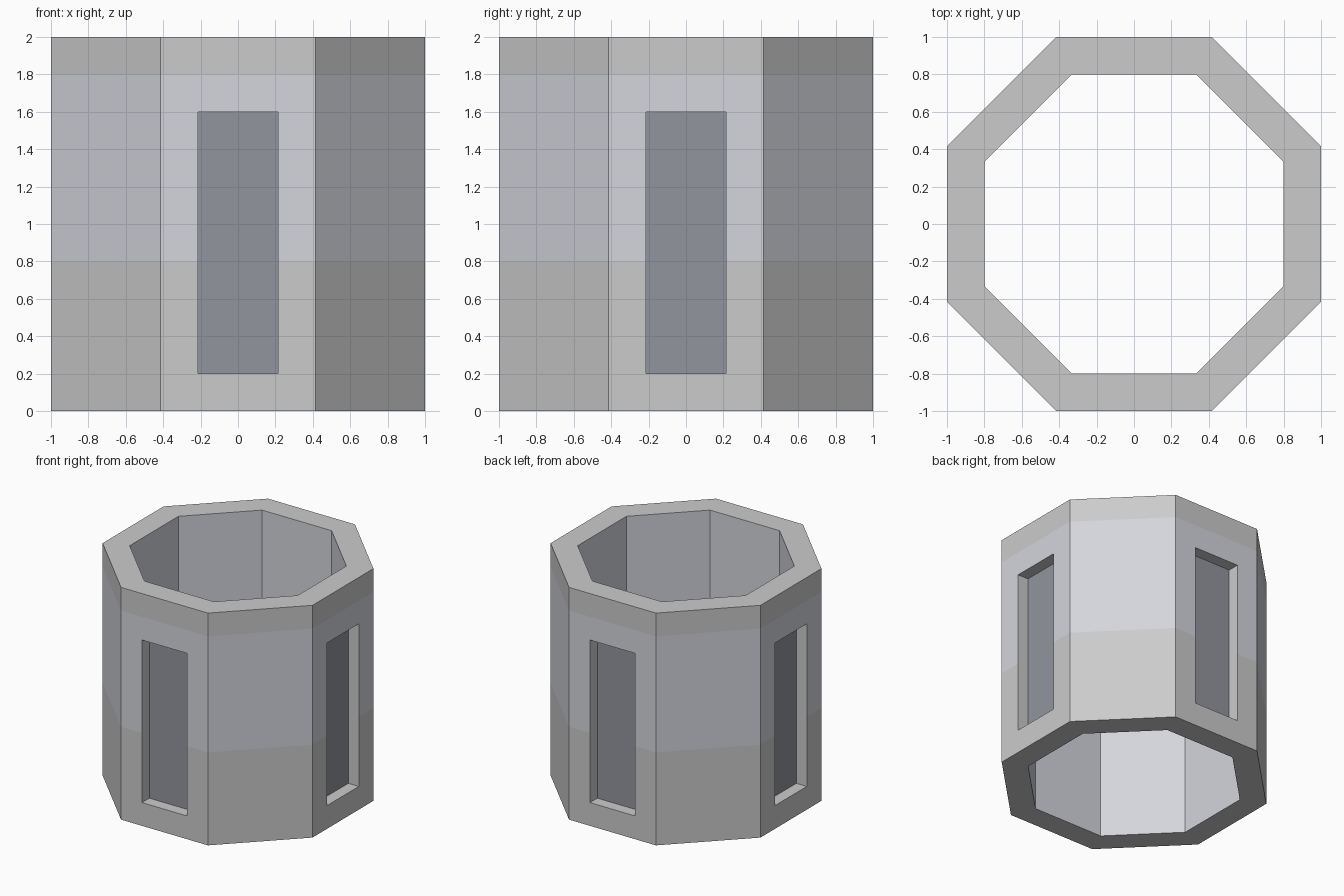
import bpy, bmesh, math
from mathutils import Matrix, Vector

if "Cube" in bpy.data.objects:
    bpy.data.objects.remove(bpy.data.objects["Cube"])

T = math.tan(math.pi / 8)          # half side of an octagon with apothem 1
OUTER, INNER, RECESS = 1.0, 0.8, 0.9
WIN_W, WIN_LOW, WIN_HIGH = 0.215, 0.2, 1.6
LEVELS = [0, WIN_LOW, 0.8, WIN_HIGH, 1.8, 2]


def material(name, rgb):
    m = bpy.data.materials.new(name)
    m.diffuse_color = (*rgb, 1)
    m.use_nodes = True
    m.node_tree.nodes["Principled BSDF"].inputs["Base Color"].default_value = m.diffuse_color
    return m


mats = [material("light_grey", (0.8, 0.8, 0.8)),
        material("blue_grey", (0.66, 0.67, 0.72)),
        material("dark_grey", (0.29, 0.30, 0.34))]
LIGHT, BLUE, DARK = range(3)
bm = bmesh.new()


def quad(rot, pts, mat):
    # points are for the front side; rot turns them to another side
    f = bm.faces.new([bm.verts.new(rot @ Vector(p)) for p in pts])
    f.material_index = mat


def panel(rot, x0, x1, y, z0, z1, mat):
    quad(rot, [(x0, -y, z0), (x1, -y, z0), (x1, -y, z1), (x0, -y, z1)], mat)


for i in range(8):
    rot = Matrix.Rotation(i * math.pi / 4, 3, 'Z')
    window = i % 2 == 0
    xs = [-T, -WIN_W, WIN_W, T] if window else [-T, T]

    # outer wall with its tinted band, and the recessed windows
    for z0, z1 in zip(LEVELS, LEVELS[1:]):
        mat = BLUE if 0.8 <= z0 < 1.8 else LIGHT
        for x0, x1 in zip(xs, xs[1:]):
            if window and x0 == -WIN_W and WIN_LOW <= z0 < WIN_HIGH:
                panel(rot, x0, x1, RECESS, z0, z1, DARK)
                for x in (x0, x1):
                    quad(rot, [(x, -OUTER, z0), (x, -RECESS, z0),
                               (x, -RECESS, z1), (x, -OUTER, z1)], LIGHT)
            else:
                panel(rot, x0, x1, OUTER, z0, z1, mat)

    # window sill and lintel
    if window:
        for z in (WIN_LOW, WIN_HIGH):
            quad(rot, [(-WIN_W, -OUTER, z), (WIN_W, -OUTER, z),
                       (WIN_W, -RECESS, z), (-WIN_W, -RECESS, z)], LIGHT)

    # inner wall and the two rims
    k = T * INNER
    panel(rot, -k, k, INNER, 0, 2, BLUE)
    for z in (0, 2):
        inner = [(k, -INNER, z), (-k, -INNER, z)]
        quad(rot, [(x, -OUTER, z) for x in xs] + inner, LIGHT)

bmesh.ops.remove_doubles(bm, verts=bm.verts, dist=1e-4)
bmesh.ops.recalc_face_normals(bm, faces=bm.faces)

mesh = bpy.data.meshes.new("octagonal_tower_section")
bm.to_mesh(mesh)
bm.free()
for m in mats:
    mesh.materials.append(m)
obj = bpy.data.objects.new("octagonal_tower_section", mesh)
bpy.context.collection.objects.link(obj)
